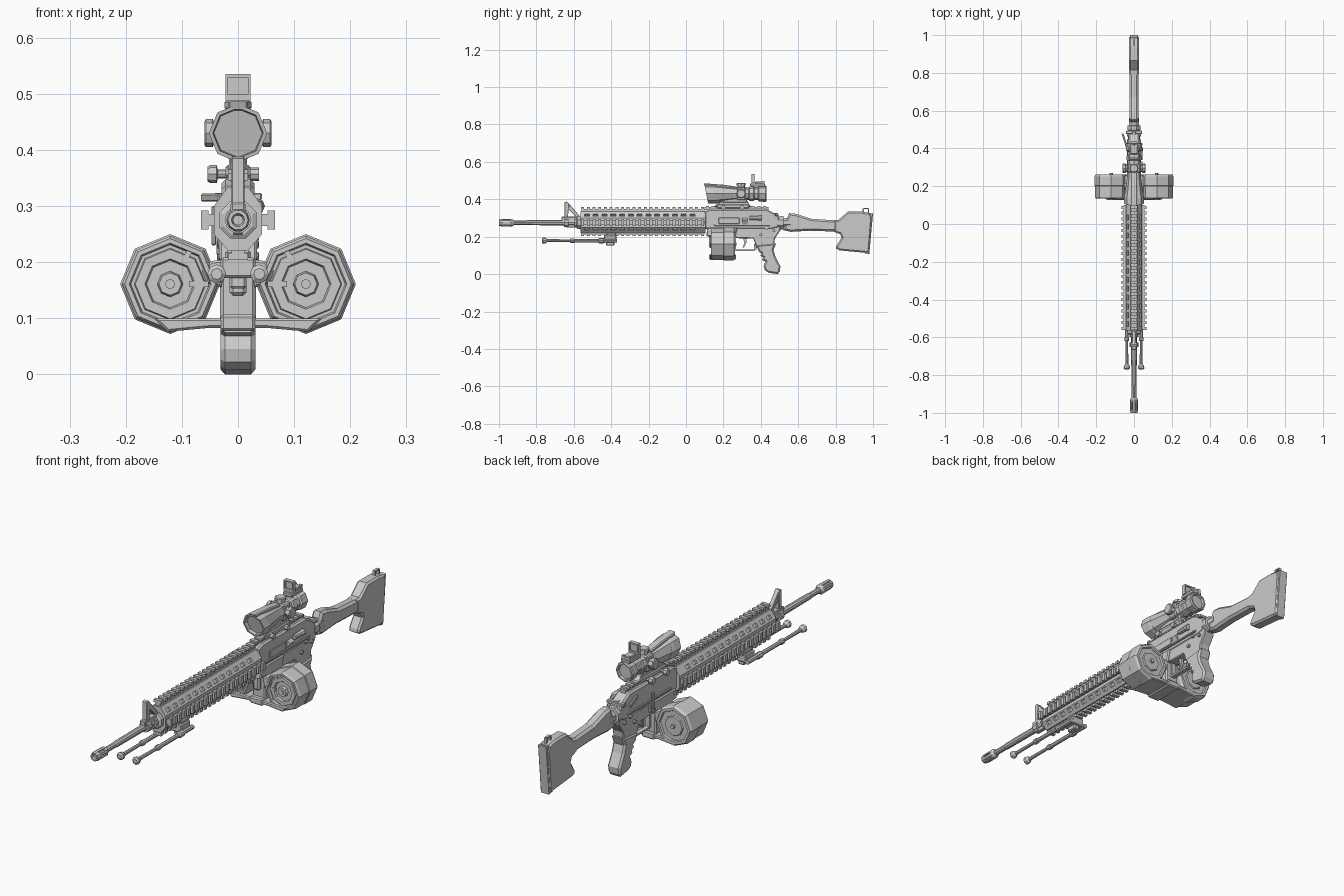
import bpy, bmesh
from math import sin, cos, pi, radians
from mathutils import Matrix, Vector


def finish(name, bm):
    bmesh.ops.recalc_face_normals(bm, faces=bm.faces)
    me = bpy.data.meshes.new(name)
    bm.to_mesh(me)
    bm.free()
    ob = bpy.data.objects.new(name, me)
    bpy.context.collection.objects.link(ob)
    return ob


def boxes(name, items, bevel=0):
    """items: (centre, size[, euler-like (axis, degrees)])"""
    bm = bmesh.new()
    for it in items:
        c, s = it[0], it[1]
        rot = Matrix.Rotation(radians(it[2][1]), 4, it[2][0]) if len(it) > 2 else Matrix()
        bmesh.ops.create_cube(bm, size=1, matrix=Matrix.Translation(c) @ rot @ Matrix.Diagonal((*s, 1)))
    if bevel:
        bmesh.ops.bevel(bm, geom=bm.edges[:], offset=bevel, segments=1, affect='EDGES')
    return finish(name, bm)


def lathe(name, prof, n=8, at=(0, 0, 0), axis='Y', phase=0.0, shear=0.0):
    """Turn (distance along axis, radius) pairs around the given axis."""
    bm = bmesh.new()
    rings = []
    for d, r in prof:
        ring = []
        for i in range(n):
            a = 2 * pi * (i + phase) / n
            u, v = r * cos(a), r * sin(a)
            p = {'Y': (u, d - v * shear, v), 'X': (d, u, v), 'Z': (u, v, d)}[axis]
            ring.append(bm.verts.new(Vector(p) + Vector(at)))
        rings.append(ring)
    for a, b in zip(rings, rings[1:]):
        for i in range(n):
            bm.faces.new((a[i], a[(i + 1) % n], b[(i + 1) % n], b[i]))
    bm.faces.new(rings[0])
    bm.faces.new(rings[-1])
    return finish(name, bm)


def slab(name, pts, lo, hi, bevel=0, plane='YZ'):
    """Extrude an outline sideways (YZ outline along x) or lengthwise (XZ along y)."""
    bm = bmesh.new()
    make = (lambda p, d: (d, *p)) if plane == 'YZ' else (lambda p, d: (p[0], d, p[1]))
    A, B = ([bm.verts.new(make(p, d)) for p in pts] for d in (lo, hi))
    fa, fb = bm.faces.new(A), bm.faces.new(B)
    for i in range(len(pts)):
        j = (i + 1) % len(pts)
        bm.faces.new((A[i], A[j], B[j], B[i]))
    bmesh.ops.recalc_face_normals(bm, faces=bm.faces)
    if bevel:
        bmesh.ops.bevel(bm, geom=list(fa.edges) + list(fb.edges), offset=bevel, segments=1, affect='EDGES')
    return finish(name, bm)


def cut(ob, cutter):
    m = ob.modifiers.new("cut", 'BOOLEAN')
    m.operation, m.object, m.solver = 'DIFFERENCE', cutter, 'EXACT'
    me = bpy.data.meshes.new_from_object(ob.evaluated_get(bpy.context.evaluated_depsgraph_get()))
    ob.modifiers.clear()
    ob.data = me
    bpy.data.objects.remove(cutter)


BZ = 0.275  # bore height

# Barrel and slotted muzzle
lathe("barrel", [(-0.94, .012), (-0.86, .012), (-0.85, .014), (-0.67, .015), (-0.56, .016)], 10, (0, 0, BZ))
muzzle = lathe("muzzle", [(-0.99, .009), (-1, .012), (-1, .018), (-0.985, .021), (-0.93, .021), (-0.92, .014)], 10, (0, 0, BZ))
cut(muzzle, boxes("slot_cutter", [((.02 * cos(a), -0.962, BZ + .02 * sin(a)), (.016, .04, .007), ('Y', -a * 180 / pi))
                                  for a in [k * pi / 3 for k in range(6)]]))

# Front sight
boxes("front_sight_base", [((0, -.615, .292), (.026, .1, .03)), ((0, -.61, .258), (.018, .06, .02))], .003)
slab("front_sight_post", [(-.65, .295), (-.65, .385), (-.638, .388), (-.625, .375), (-.632, .295)], -.012, .012, .002)
slab("front_sight_brace", [(-.638, .385), (-.628, .38), (-.568, .31), (-.582, .30), (-.64, .36)], -.01, .01, .002)
for y in (-.64, -.585):
    lathe("sight_band", [(y - .012, .024), (y + .012, .024)], 10, (0, 0, BZ))

# Handguard with vents in the four diagonal faces
oct_r = [(.018, .334), (.043, .300), (.043, .250), (.018, .221)]
guard = slab("handguard", oct_r + [(-x, z) for x, z in reversed(oct_r)], -.565, .105, 0, 'XZ')
cut(guard, boxes("vent_cutter", [((sx * .034, -.53 + i * .047, BZ + .002 + sz * .038), (.024, .027, .016), ('Y', -sx * sz * 36))
                                 for i in range(13) for sx in (-1, 1) for sz in (-1, 1)]))
lathe("handguard_collar", [(-.585, .028), (-.58, .036), (-.56, .036)], 8, (0, 0, BZ), phase=.5)

# Four toothed rails
rail_y, rail_len, teeth = -.23, .66, 22
ys = [-.553 + i * .0305 for i in range(teeth)]
for s in (-1, 1):
    boxes("side_rail", [((s * .048, rail_y, BZ), (.016, rail_len, .022))] +
          [((s * .0595, y, BZ), (.013, .016, .034)) for y in ys])
for name, z, s in (("top_rail", .34, 1), ("bottom_rail", .222, -1)):
    boxes(name, [((0, rail_y, z), (.024, rail_len, .018))] +
          [((0, y, z + s * .012), (.036, .016, .013)) for y in ys])

# Bipod folded forward
boxes("bipod_mount", [((0, -.405, .19), (.062, .065, .036)), ((0, -.405, .165), (.03, .045, .024)),
                      ((0, -.40, .212), (.046, .05, .018))], .004)
for s in (-1, 1):
    lathe("bipod_leg", [(-.77, .010), (-.765, .017), (-.75, .015), (-.742, .008), (-.62, .007), (-.618, .012), (-.60, .012),
                        (-.597, .009), (-.47, .009), (-.465, .014), (-.44, .014), (-.435, .01), (-.37, .01)],
          8, (s * .038, 0, .179))

# Receiver
slab("upper_receiver", [(.1, .24), (.1, .336), (.13, .348), (.43, .348), (.455, .335), (.49, .315), (.5, .3), (.5, .25), (.46, .24)],
     -.029, .029, .007)
slab("lower_receiver", [(.115, .26), (.112, .205), (.265, .195), (.275, .192), (.36, .19), (.378, .14), (.468, .14),
                        (.475, .19), (.505, .235), (.505, .265)], -.026, .026, .004)
slab("magazine_well", [(.115, .25), (.108, .203), (.262, .193), (.275, .25)], -.034, .034, .005)
boxes("receiver_rail", [((0, .27, .351), (.026, .34, .014))] + [((0, .115 + i * .0305, .36), (.036, .016, .010)) for i in range(11)])
boxes("port_cover", [((.03, .23, .285), (.008, .11, .034)), ((.03, .30, .262), (.012, .3, .008)), ((-.03, .30, .262), (.012, .3, .008))], .002)
slab("case_deflector", [(.029, .30), (.044, .29), (.029, .265)], .30, .33, 0, 'XZ')
lathe("forward_assist", [(.34, .01), (.385, .012), (.39, .014), (.405, .014)], 8, (.034, 0, .3))
boxes("charging_handle", [((0, .485, .317), (.085, .018, .013)), ((0, .46, .32), (.02, .06, .012)),
                          ((-.046, .432, .315), (.01, .10, .014), ('Z', 18))], .002)
boxes("bolt_catch", [((-.032, .285, .235), (.012, .03, .045)), ((-.043, .29, .265), (.008, .016, .07))], .002)
for s in (-1, 1):
    for y, z in ((.125, .232), (.47, .232), (.40, .21), (.43, .245)):
        lathe("pin", [(s * .02, .008), (s * .036, .008), (s * .037, .005)], 8, (0, y, z), 'X')

# Trigger group and grip
boxes("trigger_guard", [((0, .315, .128), (.02, .10, .008)), ((0, .263, .158), (.02, .008, .066)),
                        ((0, .37, .145), (.02, .012, .03))])
slab("trigger", [(.305, .195), (.325, .195), (.322, .165), (.31, .142), (.303, .143), (.312, .165)], -.006, .006)
slab("grip", [(.375, .155), (.39, .118), (.402, .112), (.397, .098), (.412, .09), (.407, .075), (.424, .068), (.415, .045),
              (.42, .022), (.44, .008), (.49, 0), (.502, .015), (.505, .042), (.478, .095), (.468, .13), (.482, .165)],
     -.031, .031, .008)

# Twin drum magazine
drum = [(.150, .008), (.132, .008), (.132, .020), (.145, .023), (.145, .042), (.137, .045), (.137, .062), (.143, .064),
        (.143, .070), (.134, .073), (.134, .081), (.142, .086), (.20, .086), (.203, .089), (.252, .089),
        (.262, .082), (.262, .07), (.254, .067), (.254, .045), (.26, .042), (.26, .02)]
for s in (-1, 1):
    lathe("drum", drum, 8, (s * .121, 0, .161))
    lathe("drum_hub", [(.128, .009), (.27, .009)], 8, (s * .121, 0, .161))
    boxes("drum_rib", [((s * .09, .14, .213), (.010, .008, .028), ('Y', -s * 30)), ((s * .07, .14, .161), (.034, .01, .010))])
    slab("drum_arm", [(s * .02, .205), (s * .048, .202), (s * .064, .185), (s * .056, .162), (s * .03, .155)], .137, .257, .004, 'XZ')
boxes("magazine_feed", [((0, .2, .155), (.064, .112, .12)), ((0, .2, .215), (.05, .10, .04)), ((0, .134, .175), (.03, .02, .07))], .006)
slab("drum_bridge", [(-.125, .076), (-.05, .083), (.05, .083), (.125, .076), (.15, .10), (-.15, .10)], .128, .262, .004, 'XZ')
boxes("bridge_clamp", [((0, .195, .092), (.062, .142, .03))], .005)

# Stock
lathe("stock_tube", [(.49, .034), (.505, .038), (.52, .038), (.522, .028), (.56, .028)], 8, (0, 0, .275), phase=.5)
slab("stock_neck", [(.52, .235), (.535, .29), (.552, .326), (.59, .322), (.67, .296), (.83, .285), (.84, .226), (.66, .232), (.56, .226)],
     -.024, .024, .010)
slab("stock_butt", [(.79, .288), (.815, .29), (.865, .334), (.94, .334), (.985, .326), (.995, .30), (.98, .112), (.82, .127),
                    (.802, .138), (.804, .152), (.832, .195), (.824, .214), (.79, .226)], -.026, .026, .008)
slab("butt_pad", [(.972, .32), (1, .325), (.993, .25), (.98, .108), (.955, .112)], -.022, .022, .003)
boxes("sling_loop", [((0, .948, .338), (.012, .006, .028)), ((0, .975, .336), (.012, .006, .028)), ((0, .962, .35), (.012, .026, .006))])

# Scope mount
slab("scope_mount", [(.15, .36), (.165, .376), (.20, .392), (.33, .392), (.335, .376), (.35, .36)], -.016, .016, .003)
boxes("mount_clamp", [((0, .25, .362), (.044, .17, .022))], .004)
for y in (.2, .3):
    lathe("mount_bolt", [(-.054, .013), (-.05, .016), (-.038, .016), (-.036, .008), (.02, .008), (.022, .012), (.037, .012)],
          8, (0, y, .357), 'X')

# Scope
SZ = .43
lathe("scope_bell", [(.125, .043), (.108, .045), (.108, .052), (.15, .052), (.165, .049)], 8, (0, 0, SZ), shear=.2)
lathe("scope_body", [(.15, .05), (.25, .037), (.31, .036), (.335, .033), (.34, .039), (.36, .039), (.365, .035), (.385, .035),
                     (.39, .042), (.425, .044), (.43, .04), (.43, .034), (.418, .032)], 8, (0, 0, SZ))
slab("scope_hood", [(.095, .486), (.1, .472), (.27, .455), (.27, .468), (.2, .478)], -.018, .018, .004)
boxes("scope_saddle", [((0, .26, .395), (.036, .13, .03)), ((0, .295, SZ), (.07, .045, .07))], .005)
for s in (-1, 1):
    lathe("side_turret", [(s * .03, .02), (s * .043, .02), (s * .045, .025), (s * .057, .025), (s * .06, .021)], 8, (0, .295, SZ), 'X')
lathe("top_turret", [(.46, .02), (.474, .02), (.475, .024), (.485, .024), (.488, .02)], 8, (0, .295, 0), 'Z')

# Reflex sight on top of the eyepiece
boxes("reflex_base", [((0, .382, .477), (.046, .08, .016)), ((0, .395, .488), (.036, .05, .014))], .003)
boxes("reflex_frame", [((0, .358, .532), (.044, .018, .006)), ((0, .358, .493), (.044, .018, .012))] +
      [((s * .02, .358, .51), (.005, .018, .045)) for s in (-1, 1)])
boxes("reflex_glass", [((0, .36, .512), (.038, .003, .04))])
boxes("reflex_rear_notch", [((s * .013, .415, .49), (.012, .012, .016)) for s in (-1, 1)])
